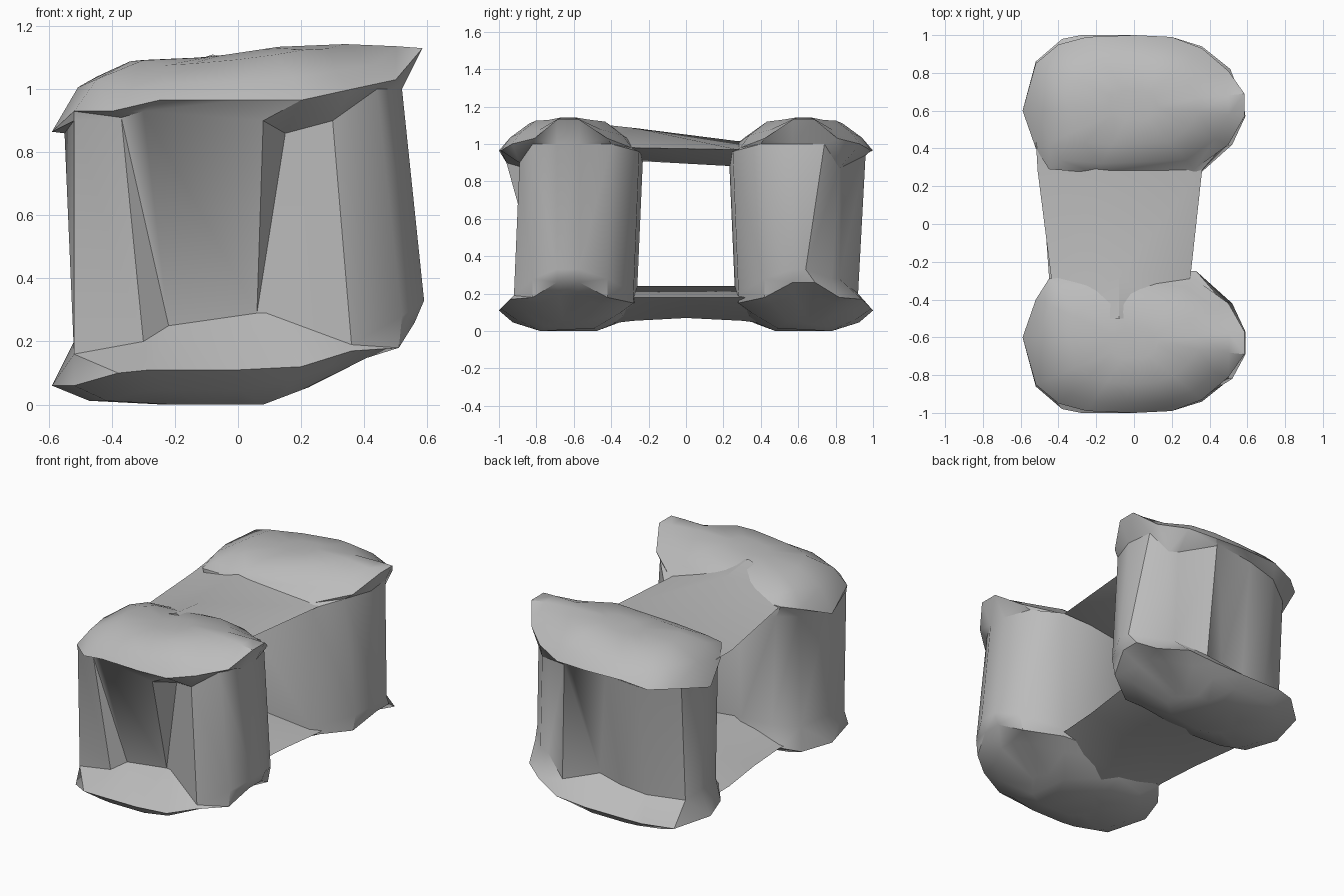
import bpy, bmesh, math

if "Cube" in bpy.data.objects:
    bpy.data.objects.remove(bpy.data.objects["Cube"])

stone = bpy.data.materials.new("grey stone")
stone.diffuse_color = (0.5, 0.5, 0.5, 1)
stone.use_nodes = True
stone.node_tree.nodes["Principled BSDF"].inputs["Base Color"].default_value = stone.diffuse_color


def make(name, rings):
    """Loft closed rings of equal length and cap both ends."""
    bm = bmesh.new()
    loops = [[bm.verts.new(p) for p in r] for r in rings]
    n = len(loops[0])
    for a, b in zip(loops, loops[1:]):
        for i in range(n):
            j = (i + 1) % n
            bm.faces.new((a[i], a[j], b[j], b[i]))
    bm.faces.new(loops[0][::-1])
    bm.faces.new(loops[-1])
    bmesh.ops.triangulate(bm, faces=bm.faces[:])
    bmesh.ops.recalc_face_normals(bm, faces=bm.faces[:])
    me = bpy.data.meshes.new(name)
    bm.to_mesh(me)
    bm.free()
    me.materials.append(stone)
    ob = bpy.data.objects.new(name, me)
    bpy.context.collection.objects.link(ob)
    bpy.ops.object.select_all(action='DESELECT')
    ob.select_set(True)
    bpy.context.view_layer.objects.active = ob
    bpy.ops.object.shade_smooth_by_angle(angle=math.radians(35))
    return ob


# Outlines as (x, outward y, z), all starting at the right tip
low_rim = [(.56, .57, .26), (.56, .69, .26), (.51, .82, .18), (.36, .94, .17), (.2, .99, .12),
           (0, 1, .11), (-.28, 1, .11), (-.38, .98, .1), (-.52, .86, .06), (-.59, .6, .06),
           (-.52, .4, .06), (-.44, .3, .1), (-.2, .25, .15), (.3, .28, .15), (.5, .42, .18)]
top_rim = [(.585, .57, 1.13), (.585, .69, 1.13), (.5, .81, 1.03), (.36, .93, 1), (.2, .99, .965),
           (0, 1, .965), (-.25, .99, .965), (-.4, .95, .93), (-.52, .85, .93), (-.59, .6, .865),
           (-.52, .4, .95), (-.45, .29, .99), (-.2, .27, 1), (.32, .29, .98), (.5, .42, 1.03)]
# Inner walls are shared, outer walls differ in their creases
inner_low = [(-.52, .6, .2), (-.5, .42, .2), (-.37, .32, .22), (-.2, .26, .24),
             (.3, .28, .2), (.52, .42, .28)]
inner_top = [(-.55, .6, .86), (-.5, .4, .9), (-.42, .29, .92), (-.2, .23, .93),
             (.33, .25, .96), (.46, .4, 1)]
front_low = [(.59, .57, .33), (.59, .69, .33), (.52, .82, .28), (.36, .92, .19), (.09, .795, .29),
             (.06, .79, .29), (-.22, .78, .25), (-.3, .83, .2), (-.52, .82, .16)]
front_top = [(.52, .57, 1), (.52, .69, 1), (.44, .82, 1), (.3, .89, .9), (.15, .82, .86),
             (.08, .96, .9), (-.3, .93, .93), (-.37, .9, .91), (-.52, .84, .9)]
back_low = [(.59, .57, .33), (.58, .64, .33), (.46, .78, .28), (.38, .82, .28), (.21, .92, .2),
            (.02, .82, .25), (-.13, .83, .22), (-.3, .82, .2), (-.5, .72, .18)]
back_top = [(.52, .57, 1), (.5, .74, 1), (.42, .82, .87), (.36, .84, .88), (.17, .96, .94),
            (.13, .96, .95), (-.1, .94, .94), (-.3, .91, .91), (-.5, .76, .9)]


def shrink(ring, k, t, height, t_left=None):
    """Pull a rim towards the middle while blending to a target height."""
    out = []
    for x, y, z in ring:
        nx, ny = x * k, .63 + (y - .63) * k
        f = t_left if t_left and x < -.45 and y > .35 else t
        out.append((nx, ny, z + (height(nx) - z) * f))
    return out


def crown(x):
    return 1.1 + .045 * min(1, max(0, (x + .1) / .3))


def belly(x):
    return max(0, (x - .08) * .38)


# Front and back columns, with rounded caps and creased walls
for name, s, low, top in (("front_column", -1, front_low, front_top),
                          ("back_column", 1, back_low, back_top)):
    rings = [shrink(low_rim, .4, 1, belly), shrink(low_rim, .8, .58, belly, .8), low_rim,
             low + inner_low, top + inner_top, top_rim,
             shrink(top_rim, .86, .4, crown, .6), shrink(top_rim, .58, .86, crown, .95),
             shrink(top_rim, .22, 1, crown)]
    make(name, [[(x, s * y, z) for x, y, z in r] for r in rings])

# Lens-shaped slabs joining the columns: left edge, under middle, right edge, upper middle (x, z)
bridges = {
    "top_bridge": [
        (-.5, [(-.4, 1), (-.1, .95), (.25, 1), (-.08, 1.11)]),
        (-.27, [(-.44, .98), (-.1, .91), (.3, .98), (-.08, 1.085)]),
        (.28, [(-.51, .95), (-.1, .88), (.36, .97), (-.2, 1.015)]),
        (.45, [(-.52, .96), (-.1, .92), (.3, 1), (-.2, 1.04)])],
    "bottom_bridge": [
        (-.5, [(-.46, .1), (-.1, .03), (.28, .17), (-.15, .24)]),
        (-.28, [(-.45, .11), (-.05, .055), (.3, .18), (-.15, .24)]),
        (0, [(-.47, .11), (-.05, .07), (.32, .18), (-.15, .24)]),
        (.3, [(-.51, .11), (-.05, .055), (.36, .18), (-.15, .24)]),
        (.5, [(-.5, .1), (-.1, .03), (.3, .17), (-.15, .24)])],
}
for name, sections in bridges.items():
    make(name, [[(x, y, z) for x, z in pts] for y, pts in sections])
